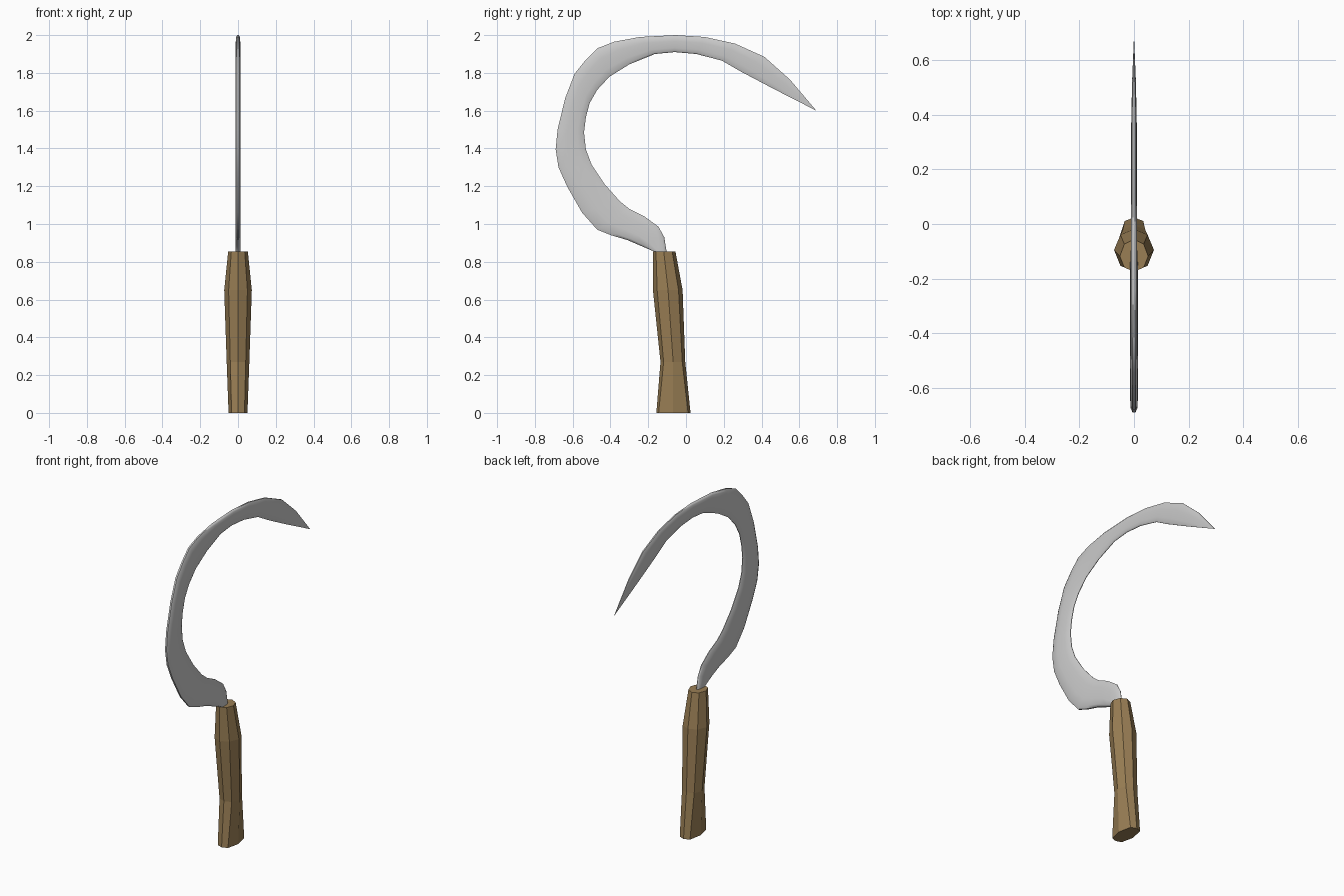
import bpy, bmesh

if "Cube" in bpy.data.objects:
    bpy.data.objects.remove(bpy.data.objects["Cube"])


def loft(name, rings, smooth=False):
    """Skin a list of equal-sized closed rings and cap both ends."""
    bm = bmesh.new()
    loops = [[bm.verts.new(p) for p in ring] for ring in rings]
    n = len(loops[0])
    for a, b in zip(loops, loops[1:]):
        for i in range(n):
            j = (i + 1) % n
            bm.faces.new((a[i], a[j], b[j], b[i]))
    bm.faces.new(loops[0])
    bm.faces.new(loops[-1])
    bmesh.ops.remove_doubles(bm, verts=bm.verts, dist=1e-5)
    bmesh.ops.recalc_face_normals(bm, faces=bm.faces)
    mesh = bpy.data.meshes.new(name)
    bm.to_mesh(mesh)
    bm.free()
    obj = bpy.data.objects.new(name, mesh)
    bpy.context.collection.objects.link(obj)
    if smooth:
        bpy.ops.object.select_all(action='DESELECT')
        obj.select_set(True)
        bpy.context.view_layer.objects.active = obj
        bpy.ops.object.shade_smooth_by_angle(angle=1.0)
    return obj


# Blade: paired (y, z) points along the outer and inner edges, tang to tip
outer = [(-.15, .80), (-.17, .855), (-.24, .885), (-.31, .915), (-.395, .94), (-.47, .97),
         (-.55, 1.06), (-.63, 1.2), (-.675, 1.3), (-.69, 1.395), (-.68, 1.5),
         (-.64, 1.665), (-.59, 1.795), (-.53, 1.87), (-.47, 1.93), (-.38, 1.965),
         (-.245, 1.99), (-.055, 2.0), (.1, 1.99), (.26, 1.955), (.415, 1.885),
         (.55, 1.765), (.69, 1.6)]
inner = [(-.10, .80), (-.103, .855), (-.115, .93), (-.145, .985), (-.22, 1.04), (-.3, 1.08),
         (-.35, 1.12), (-.43, 1.21), (-.5, 1.315), (-.53, 1.395), (-.54, 1.485),
         (-.53, 1.565), (-.51, 1.64), (-.47, 1.71), (-.405, 1.78), (-.3, 1.845),
         (-.165, 1.9), (-.06, 1.91), (.055, 1.9), (.19, 1.865), (.285, 1.81),
         (.455, 1.72), (.69, 1.6)]
# Cross-section: (position from outer to inner edge, relative thickness)
side = [(0, .35), (.1, .85), (.35, 1), (.75, .8), (.93, .5), (1, .12)]
section = side + [(t, -h) for t, h in reversed(side)]
rings = []
last = len(outer) - 1
for k, ((y0, z0), (y1, z1)) in enumerate(zip(outer, inner)):
    half = .0145 if k < 12 else .0145 - .0055 * (k - 12) / (last - 12)
    half *= {last: 0, last - 1: .75}.get(k, 1)
    rings.append([(half * h, y0 + (y1 - y0) * t, z0 + (z1 - z0) * t) for t, h in section])
loft("blade", rings, smooth=True)

# Handle: flat-sided octagonal grip, (z, front y, side y, back y, half width, diagonal y factor)
stations = [(0, -.157, -.07, .024, .05, .86),
            (.27, -.135, -.068, -.004, .06, .75),
            (.65, -.175, -.095, -.018, .073, .72),
            (.855, -.175, -.118, -.056, .052, .72)]
rings = []
for z, front, mid, back, w, d in stations:
    f, b = mid + (front - mid) * d, mid + (back - mid) * d
    rings.append([(0, front, z), (.68 * w, f, z), (w, mid, z), (.68 * w, b, z),
                  (0, back, z), (-.68 * w, b, z), (-w, mid, z), (-.68 * w, f, z)])
handle = loft("handle", rings)
wood = bpy.data.materials.new("wood")
wood.diffuse_color = (.32, .21, .09, 1)
wood.use_nodes = True
wood.node_tree.nodes["Principled BSDF"].inputs["Base Color"].default_value = wood.diffuse_color
handle.data.materials.append(wood)
